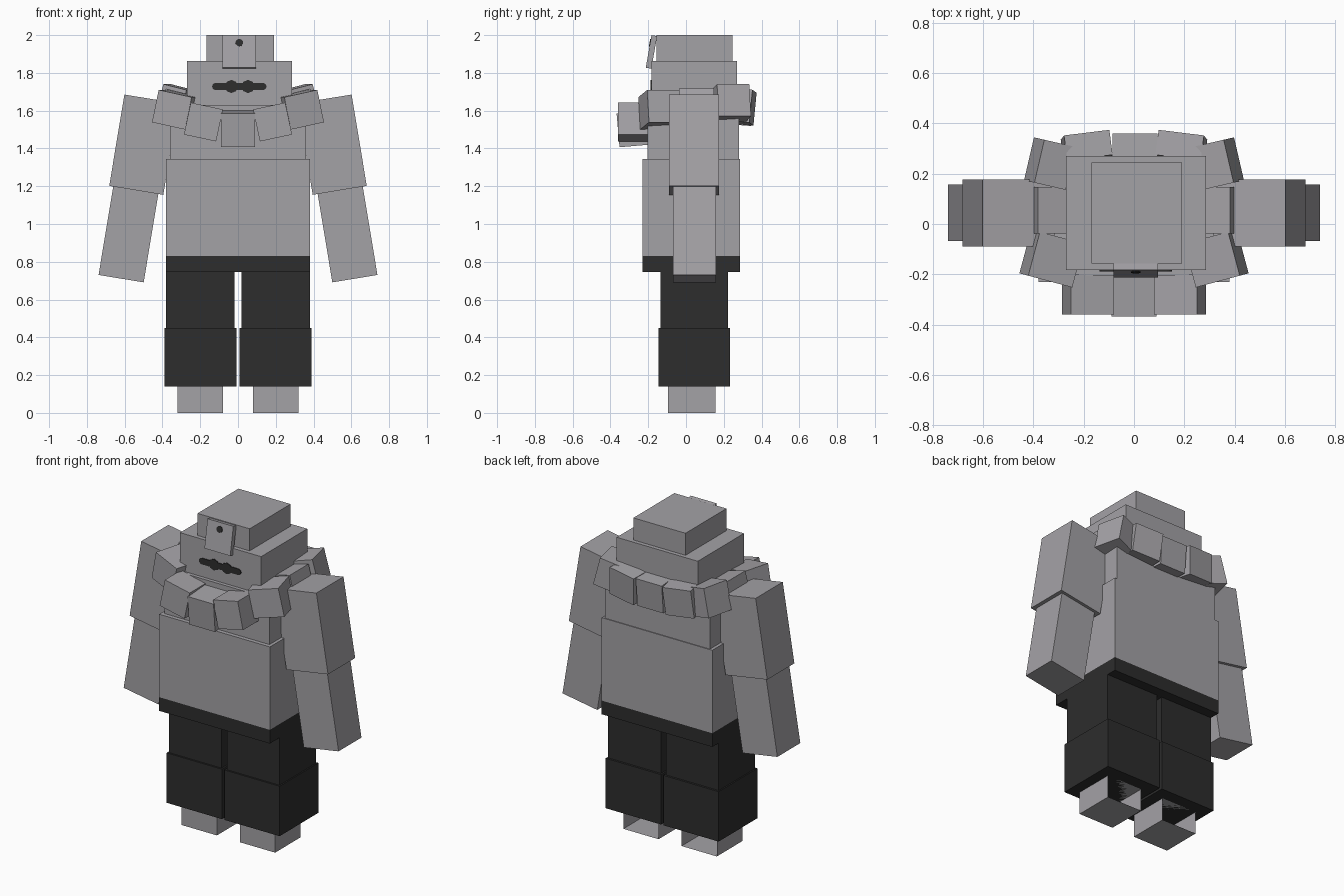
import bpy, bmesh
from math import radians
from mathutils import Matrix, Euler

cube = bpy.data.objects.get("Cube")
if cube:
    bpy.data.objects.remove(cube, do_unlink=True)


def make_material(name, color):
    mat = bpy.data.materials.new(name)
    mat.use_nodes = True
    mat.diffuse_color = color
    mat.node_tree.nodes["Principled BSDF"].inputs["Base Color"].default_value = color
    return mat


GREY = make_material("stone_grey", (0.37, 0.36, 0.38, 1))
DARK = make_material("charcoal", (0.026, 0.026, 0.026, 1))


def finish(name, bm, mat, center, rot):
    mesh = bpy.data.meshes.new(name)
    bm.to_mesh(mesh)
    bm.free()
    mesh.materials.append(mat)
    obj = bpy.data.objects.new(name, mesh)
    obj.location = center
    obj.rotation_euler = Euler([radians(a) for a in rot])
    bpy.context.collection.objects.link(obj)
    return obj


def block(name, center, size, mat=GREY, rot=(0, 0, 0), open_back=False):
    bm = bmesh.new()
    bmesh.ops.create_cube(bm, size=1, matrix=Matrix.Diagonal((*size, 1)))
    if open_back:
        back = [f for f in bm.faces if f.normal.y > 0.9]
        bmesh.ops.delete(bm, geom=back, context='FACES_ONLY')
    return finish(name, bm, mat, center, rot)


def span(name, x, y, z, mat=GREY, **kw):
    """Block given by its extent along each axis."""
    return block(name, [(a + b) / 2 for a, b in (x, y, z)],
                 [b - a for a, b in (x, y, z)], mat, **kw)


def disc(name, center, radius, sides, tilt=0):
    """Thin dark disc facing the front."""
    bm = bmesh.new()
    bmesh.ops.create_cone(bm, cap_ends=True, segments=sides, radius1=radius,
                          radius2=radius, depth=0.008)
    return finish(name, bm, DARK, center, (90 + tilt, 0, 0))


def pair(name, center, size, rot=(0, 0, 0), mat=GREY, **kw):
    """Mirrored left and right blocks."""
    for side, s in (("left", 1), ("right", -1)):
        block(f"{side}_{name}", (s * center[0], center[1], center[2]), size, mat,
              (rot[0], s * rot[1], s * rot[2]), **kw)


# Torso
span("belly", (-0.38, 0.38), (-0.23, 0.285), (0.83, 1.345))
span("belt", (-0.38, 0.38), (-0.23, 0.285), (0.745, 0.83), DARK)
span("chest", (-0.36, 0.36), (-0.205, 0.28), (1.345, 1.63))

# Head, cap and badge
span("head", (-0.27, 0.287), (-0.183, 0.27), (1.6, 1.863))
span("cap", (-0.168, 0.19), (-0.157, 0.245), (1.863, 2.0))
block("cap_badge", (0.007, -0.183, 1.911), (0.177, 0.03, 0.175), rot=(-10, 0, 0))
disc("badge_dot", (0.007, -0.189, 1.96), 0.02, 10, tilt=-10)

# Mouth
block("mouth_bar", (0.007, -0.184, 1.728), (0.25, 0.008, 0.038), DARK)
for x in (-0.118, 0.132):
    disc("mouth_end", (x, -0.184, 1.728), 0.019, 12)
for x in (-0.035, 0.053):
    disc("mouth_bump", (x, -0.184, 1.728), 0.035, 8)

# Arms
pair("upper_arm", (0.4985, 0.043, 1.42), (0.29, 0.266, 0.49), (0, -9.4, 0))
pair("lower_arm", (0.58, 0.045, 0.945), (0.242, 0.225, 0.475), (0, -9.4, 0))

# Legs and hollow feet
pair("upper_leg", (0.199, 0.043, 0.597), (0.362, 0.357, 0.296), mat=DARK)
pair("lower_leg", (0.198, 0.044, 0.295), (0.38, 0.38, 0.31), mat=DARK)
pair("foot", (0.2, 0.031, 0.07), (0.242, 0.25, 0.14), open_back=True)

# Collar of tilted blocks
block("collar_front", (0, -0.28, 1.503), (0.178, 0.16, 0.18), rot=(5, 0, 0))
pair("collar_front_inner", (0.183, -0.28, 1.54), (0.174, 0.16, 0.173), (0, -12, 0))
pair("collar_front_outer", (0.327, -0.137, 1.605), (0.185, 0.18, 0.175), (0, -12, 15))
pair("collar_side", (0.335, 0.055, 1.615), (0.14, 0.185, 0.175), (0, -14, 0))
pair("collar_back_outer", (0.335, 0.24, 1.64), (0.13, 0.175, 0.175), (0, -14, 13))
pair("collar_back_inner", (0.188, 0.305, 1.62), (0.182, 0.1, 0.175), (-5, -5, -7))
block("collar_back", (0.004, 0.302, 1.61), (0.178, 0.1, 0.175), rot=(-5, 0, 0))
